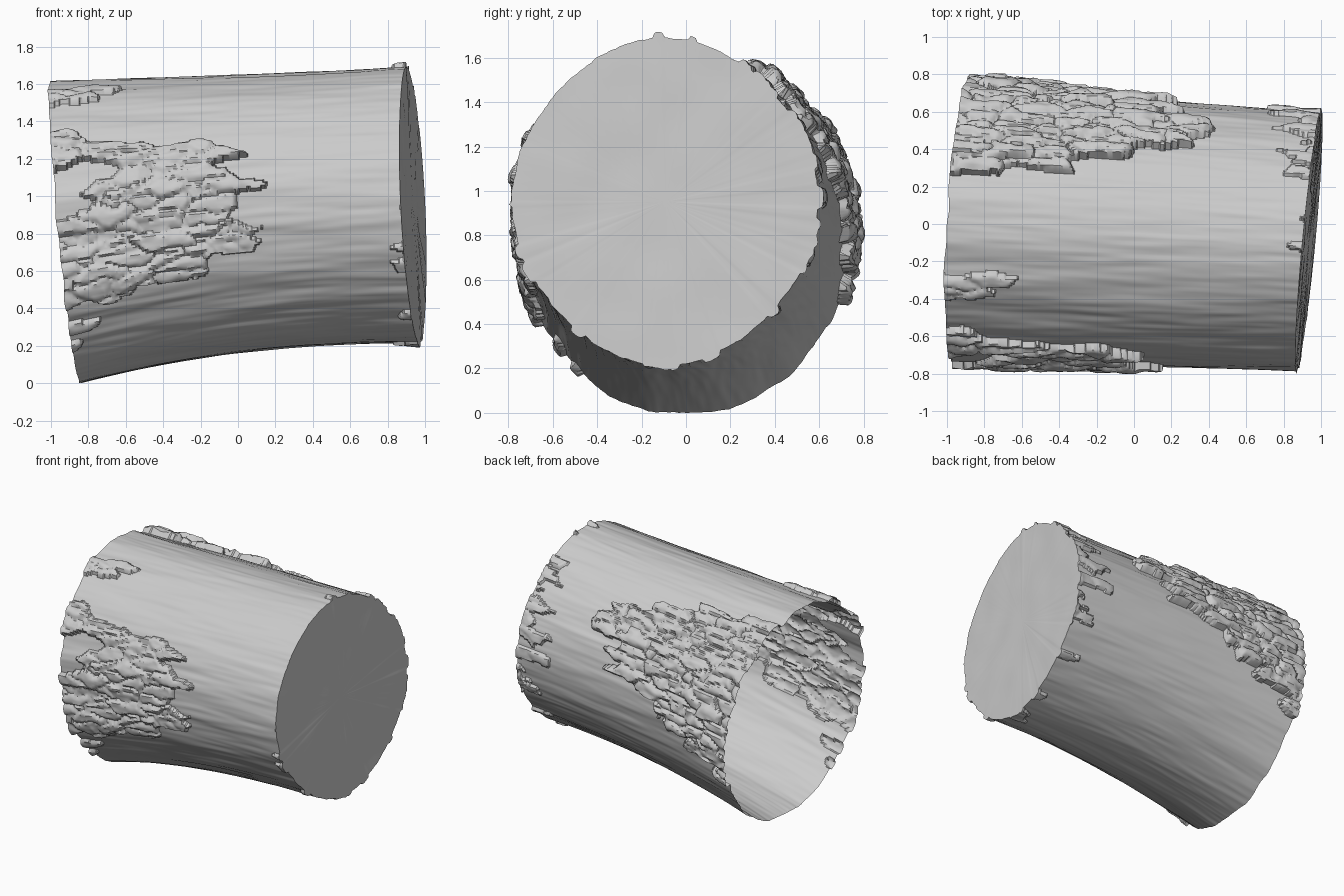
import bpy, bmesh, math
from math import sin, cos, pi, tau
from mathutils import Vector, noise

if "Cube" in bpy.data.objects:
    bpy.data.objects.remove(bpy.data.objects["Cube"], do_unlink=True)

AROUND, ALONG, CAP_RINGS = 380, 280, 20
CELL_X, CELL_S = 0.24, 0.075      # bark plate length and width

wood = bpy.data.materials.new("pale_grey_wood")
wood.use_nodes = True
GREY = (0.6, 0.6, 0.6, 1)
wood.diffuse_color = GREY
wood.node_tree.nodes["Principled BSDF"].inputs["Base Color"].default_value = GREY

# Bark patches: (angle, how far the bark reaches along the log)
FRONT_REACH = [(-.55, -.85), (-.45, -.2), (-.1, .13), (.15, .04), (.45, -.02), (.58, -.5), (.68, -.9)]
BACK_REACH = [(-.35, -.9), (-.1, -.5), (.15, 0), (.45, .3), (.6, .45), (.75, .3), (.95, -.05), (1.12, -.5), (1.2, -.9)]


def lerp(a, b, t):
    return a + (b - a) * t


def reach(table, angle):
    for (a0, x0), (a1, x1) in zip(table, table[1:]):
        if a0 <= angle < a1:
            return lerp(x0, x1, (angle - a0) / (a1 - a0))
    return -9


def hash01(p):
    v = sin(p.dot(Vector((12.99, 78.23, 37.72)))) * 4375.85
    return v - math.floor(v)


def wrap(angle):
    return (angle + pi) % tau - pi


def bark_thickness(x, angle, chance):
    """Thickness of the bark plate centred at this place, zero where bare."""
    front = wrap(pi - angle)
    gap = x < -.76 and .08 < front < .42
    if x < reach(FRONT_REACH, front) and not gap:
        return .05
    if x < reach(BACK_REACH, angle):
        return .065
    if x < -.78 and (1.92 < angle < 2.2 or abs(front + .8) < .1):
        return .035
    bare_rim = 1.7 < angle < 2.75
    if x > .86 and chance > .45 and not bare_rim:
        return .025
    return 0


def bark(x, angle):
    c, s = cos(angle) * .78, sin(angle) * .78
    p = Vector((x / CELL_X, c / CELL_S, s / CELL_S))
    p += noise.noise_vector(Vector((x * 9, c * 9, s * 9))) * .35
    dist, cells = noise.voronoi(p)
    cell = cells[0]
    chance = hash01(cell)
    thick = bark_thickness(cell.x * CELL_X, math.atan2(cell.z, cell.y), chance)
    if not thick:
        return 0
    dome = min(1, (dist[1] - dist[0]) * 3.5)
    rough = noise.noise(Vector((x * 14, c * 30, s * 30))) * .1
    return thick * (.3 + .35 * dome + .4 * chance + rough)


def surface(t, angle):
    """Point on the flared log, t = 0 at the open end and 1 at the sawn end."""
    flare = (1 - t) ** 2.2
    bottom = .22 * (1 - flare)
    top = lerp(1.62, 1.695, t ** 1.3)
    cy, ry = lerp(0, -.095, t), lerp(.735, .69, t)
    cz, rz = (top + bottom) / 2, (top - bottom) / 2
    c, s = cos(angle), sin(angle)
    shape = 1 - .03 * t * sin(2 * angle) ** 2
    y, z = cy + ry * c * shape, cz + rz * s * shape
    ragged = noise.noise(Vector((3, c * 5, s * 5))) * .015
    start = -.92 + .058 * y - .1 * (z - .81) + ragged
    end = .935 + .095 * (y + .1) - .047 * (z - .955)
    x = lerp(start, end, t)
    # Long grain, fine ripples and a wavy open end
    grain = noise.noise(Vector((x * 1.1, c * 8, s * 8))) * .008
    grain += noise.noise(Vector((x * 3, c * 26, s * 26))) * .004
    grain += noise.noise(Vector((7, c * 3.5, s * 3.5))) * .025 * flare
    push = grain + bark(x, angle)
    return Vector((x, y + c * push, z + s * push))


def add_object(name, rings, tip=None):
    """Skin a list of closed rings, optionally closed with a centre point."""
    bm = bmesh.new()
    loops = [[bm.verts.new(p) for p in ring] for ring in rings]
    for a, b in zip(loops, loops[1:]):
        for i in range(AROUND):
            j = (i + 1) % AROUND
            bm.faces.new((a[i], a[j], b[j], b[i])).smooth = True
    if tip is not None:
        centre = bm.verts.new(tip)
        last = loops[-1]
        for i in range(AROUND):
            bm.faces.new((last[i], last[(i + 1) % AROUND], centre))
    bm.normal_update()
    # Make the faces point away from the log's middle
    if sum((f.calc_center_median() - Vector((0, 0, .85))).dot(f.normal) for f in bm.faces) < 0:
        bmesh.ops.reverse_faces(bm, faces=bm.faces[:])
    mesh = bpy.data.meshes.new(name)
    bm.to_mesh(mesh)
    bm.free()
    mesh.materials.append(wood)
    obj = bpy.data.objects.new(name, mesh)
    bpy.context.collection.objects.link(obj)
    for other in bpy.context.selected_objects:
        other.select_set(False)
    obj.select_set(True)
    bpy.context.view_layer.objects.active = obj
    bpy.ops.object.shade_smooth_by_angle(angle=math.radians(40))
    return obj


# Log shell with raised bark, open at the left in front view
angles = [wrap(tau * i / AROUND) for i in range(AROUND)]
shell = [[surface(k / ALONG, a) for a in angles] for k in range(ALONG + 1)]
floor = min(p.z for ring in shell for p in ring)
for ring in shell:
    for p in ring:
        p.z -= floor
add_object("log_shell", shell)

# Sawn end face, very slightly uneven
rim = shell[-1]
middle = sum(rim, Vector()) / AROUND


def sawn(p, k):
    q = middle.lerp(p, k)
    q.x += noise.noise(Vector((0, q.y * 4, q.z * 4))) * .006 * min(1, (1 - k) * 8)
    return q


disc = [[sawn(p, 1 - k / CAP_RINGS) for p in rim] for k in range(CAP_RINGS)]
add_object("sawn_end", disc, sawn(middle, 0))
